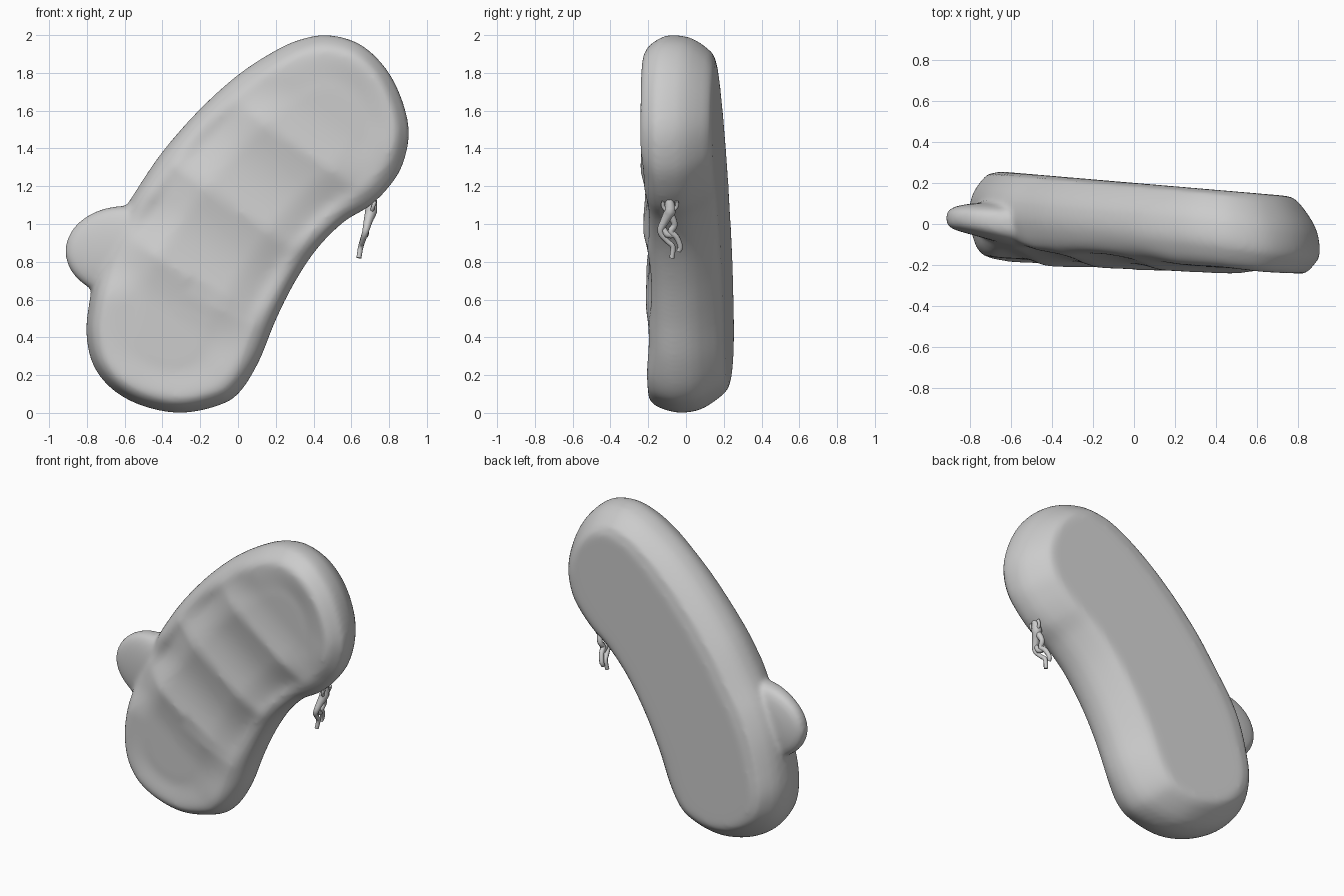
import bpy, bmesh, math
from mathutils import Vector

if "Cube" in bpy.data.objects:
    bpy.data.objects.remove(bpy.data.objects["Cube"])


def catmull(pts, per, closed):
    """Smooth 2D or 3D path through the given points."""
    pts = [Vector(p) for p in pts]
    n = len(pts)
    get = (lambda i: pts[i % n]) if closed else (lambda i: pts[max(0, min(n - 1, i))])
    out = []
    for i in range(n if closed else n - 1):
        a, b, c, d = get(i - 1), get(i), get(i + 1), get(i + 2)
        for k in range(per):
            t = k / per
            out.append(0.5 * (2 * b + (c - a) * t + (2 * a - 5 * b + 4 * c - d) * t * t
                              + (3 * b - a - 3 * c + d) * t ** 3))
    if not closed:
        out.append(pts[-1])
    return out


def nearest(p, path):
    best = None
    for a, b in zip(path, path[1:]):
        e = b - a
        q = a + e * max(0, min(1, (p - a).dot(e) / e.length_squared))
        if best is None or (p - q).length < (p - best).length:
            best = q
    return best


def smoothstep(a, b, v):
    v = max(0, min(1, (v - a) / (b - a)))
    return v * v * (3 - 2 * v)


# Outline and centre line of the padded slab, in x and z
outline = catmull([(0.48, 2.0), (0.64, 1.955), (0.77, 1.84), (0.86, 1.68), (0.905, 1.49),
                   (0.87, 1.31), (0.79, 1.185), (0.69, 1.09), (0.56, 1.01), (0.42, 0.87),
                   (0.3, 0.69), (0.2, 0.49), (0.11, 0.27), (0.01, 0.11), (-0.1, 0.04),
                   (-0.3, 0.0), (-0.5, 0.035), (-0.66, 0.12), (-0.765, 0.25), (-0.803, 0.42),
                   (-0.785, 0.6), (-0.74, 0.8), (-0.67, 0.97), (-0.57, 1.13), (-0.41, 1.37),
                   (-0.21, 1.6), (0.0, 1.79), (0.2, 1.92), (0.34, 1.98)], 6, True)
spine = catmull([(-0.38, 0.42), (-0.25, 0.72), (0.1, 1.18), (0.48, 1.56)], 12, False)
centres = [nearest(p, spine) for p in outline]

# Edge profile from back to front: inset fraction, depth
profile = [(1, 0.2), (0.7, 0.2), (0.45, 0.2), (0.35, 0.199), (0.29, 0.19), (0.22, 0.163),
           (0.14, 0.12), (0.07, 0.075), (0.025, 0.03), (0.004, -0.02), (0, -0.06),
           (0.012, -0.095), (0.04, -0.13), (0.08, -0.16), (0.13, -0.18), (0.19, -0.195)]
profile += [(0.19 + 0.81 * i / 16, -0.195 - 0.03 * smoothstep(0, 9, i))
            for i in range(1, 17)]


def surface(p, c, t, y):
    q = p.lerp(c, t)
    depth = y + (-0.085 + 0.045 * smoothstep(0.08, 0.17, -y)) * q.x
    if y < 0.18:  # the upper left side rolls further back, most of all at the lobe
        left = smoothstep(0, 1, (p - c).normalized().dot(Vector((-0.82, 0.58))))
        lobe_zone = smoothstep(0.3, 0.1, abs(q.y - 0.88)) if q.x < -0.3 else 0
        fall = 0.03 + (0.035 * lobe_zone if y < -0.09 else 0)
        depth += fall * left * (1 - smoothstep(0.05, 0.6, t))
    if y < -0.09:
        # Hollows split by ridges; they run out at the sides, rimmed at the ends
        s = 0.58 * q.x + 0.82 * q.y
        u = (s - 0.43) / 0.455
        if 0 < u < 2:
            wave, mask = abs(math.sin(math.pi * u)), smoothstep(0.06, 0.3, t)
        else:
            wave = math.sin(math.pi * min(-u if u < 0 else u - 2, 0.5))
            mask = smoothstep(0.2, 0.6, t)
        depth += 0.03 * wave * mask
        # Ends stay fuller than the sides near the edge
        depth -= 0.015 * smoothstep(0.03, 0.12, t) * (1 - smoothstep(0.2, 0.6, t)) \
            * smoothstep(0.75, 1.05, abs(u - 1) / 1.6)
    return (q.x, depth, q.y)


bm = bmesh.new()
rings = [[bm.verts.new(surface(p, c, t, y)) for p, c in zip(outline, centres)]
         for t, y in profile]
n = len(outline)
for a, b in zip(rings, rings[1:]):
    for i in range(n):
        j = (i + 1) % n
        bm.faces.new((a[i], a[j], b[j], b[i]))
bmesh.ops.remove_doubles(bm, verts=bm.verts[:], dist=0.004)
bmesh.ops.recalc_face_normals(bm, faces=bm.faces)

# Rounded side lobe, thicker where it runs into the slab
lobe = bmesh.ops.create_uvsphere(bm, u_segments=48, v_segments=24, radius=1)
for v in lobe["verts"]:
    x, y, z = v.co
    y = math.copysign(abs(y) ** 0.6, y)
    thick = 0.085 + 0.025 * smoothstep(-0.8, 0.4, x)
    v.co = (-0.6 + 0.315 * x, 0.028 - 0.045 * smoothstep(-0.9, 0.6, x) + thick * y,
            0.855 + 0.24 * z)

me = bpy.data.meshes.new("padded_slab")
bm.to_mesh(me)
bm.free()
slab = bpy.data.objects.new("padded_slab_with_lobe", me)
bpy.context.collection.objects.link(slab)

# Fuse slab and lobe into one soft surface
fuse = slab.modifiers.new("fuse", 'REMESH')
fuse.mode = 'VOXEL'
fuse.voxel_size = 0.014
fuse.use_smooth_shade = True
soft = slab.modifiers.new("soften", 'SMOOTH')
soft.factor = 0.5
soft.iterations = 12


def strand(name, pts):
    cu = bpy.data.curves.new(name, 'CURVE')
    cu.dimensions = '3D'
    cu.bevel_depth = 1
    cu.bevel_resolution = 2
    cu.use_fill_caps = True
    path = catmull([p[:3] for p in pts], 4, False)
    sp = cu.splines.new('POLY')
    sp.points.add(len(path) - 1)
    for i, (pt, co) in enumerate(zip(sp.points, path)):
        k = min(i // 4, len(pts) - 2)
        f = i / 4 - k
        pt.co = (*co, 1)
        pt.radius = pts[k][3] * (1 - f) + pts[k + 1][3] * f
    sp.use_smooth = True
    ob = bpy.data.objects.new(name, cu)
    bpy.context.collection.objects.link(ob)


# Ragged hanging tassel: x, y, z, radius
strand("tassel_stem", [(0.715, -0.09, 1.13, 0.02), (0.705, -0.085, 1.07, 0.032),
                       (0.69, -0.11, 1.02, 0.024), (0.675, -0.135, 0.96, 0.017),
                       (0.66, -0.1, 0.91, 0.014), (0.65, -0.07, 0.88, 0.014),
                       (0.64, -0.075, 0.82, 0.013)])
strand("tassel_loop", [(0.7, -0.09, 1.06, 0.024), (0.685, -0.06, 1.0, 0.017),
                       (0.675, -0.08, 0.96, 0.018), (0.665, -0.05, 0.93, 0.016),
                       (0.65, -0.03, 0.88, 0.015), (0.645, -0.04, 0.855, 0.012)])
strand("tassel_link", [(0.68, -0.12, 0.98, 0.014), (0.675, -0.1, 0.945, 0.018),
                       (0.665, -0.06, 0.94, 0.014)])
for side, y in (("left", -0.12), ("right", -0.05)):
    strand("tassel_root_" + side, [(0.725, y, 1.12, 0.011), (0.715, y, 1.09, 0.01),
                                   (0.705, -0.09, 1.06, 0.014)])
